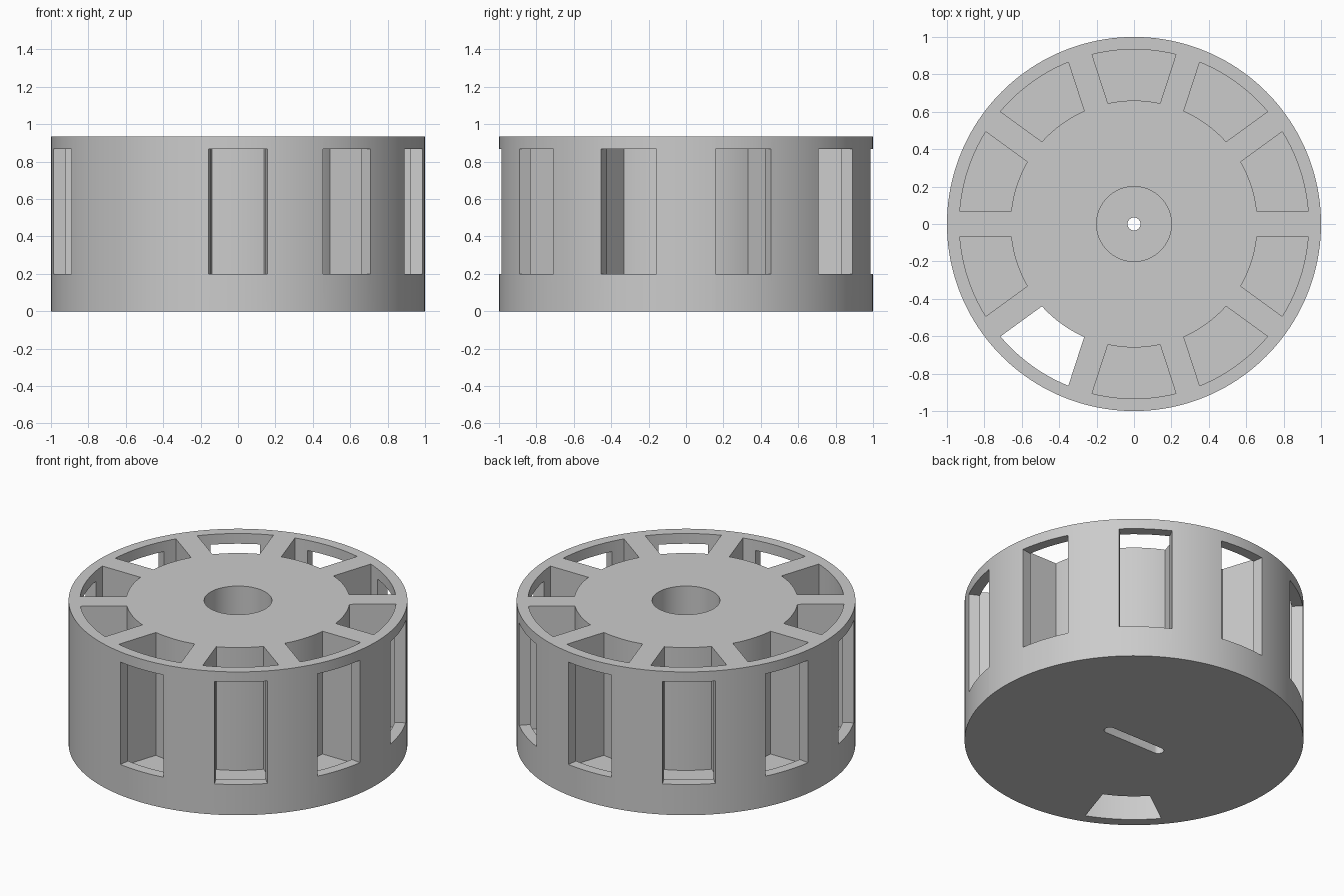
import bpy, bmesh
from math import sin, cos, asin, radians

cube = bpy.data.objects.get("Cube")
if cube:
    bpy.data.objects.remove(cube, do_unlink=True)

U = 1 / 15            # wall thickness, the base unit of the design
HEIGHT = 14 * U
POCKETS = 10
OPEN_POCKET = 234     # pocket that passes through the floor and has no window

grey = bpy.data.materials.new("plain grey")
grey.use_nodes = True
colour = (0.6, 0.6, 0.6, 1)
grey.diffuse_color = colour
grey.node_tree.nodes["Principled BSDF"].inputs["Base Color"].default_value = colour


def prism(bm, outline, z0, z1):
    """Extrude a flat outline from z0 up to z1."""
    face = bm.faces.new([bm.verts.new((x, y, z0)) for x, y in outline])
    top = bmesh.ops.extrude_face_region(bm, geom=[face])["geom"]
    moved = [v for v in top if isinstance(v, bmesh.types.BMVert)]
    bmesh.ops.translate(bm, verts=moved, vec=(0, 0, z1 - z0))


def arc(r, start, end, steps):
    return [(r * cos(start + (end - start) * i / steps),
             r * sin(start + (end - start) * i / steps)) for i in range(steps + 1)]


def sector(r0, r1, half0, half1, centre):
    """Ring sector with its own half angle at the inner and outer radius."""
    return (arc(r1, centre - half1, centre + half1, 16)
            + arc(r0, centre + half0, centre - half0, 16))


def disc(r, steps):
    return arc(r, 0, radians(360), steps)[:-1]


def make(name, prisms):
    bm = bmesh.new()
    for outline, z0, z1 in prisms:
        prism(bm, outline, z0, z1)
    bmesh.ops.recalc_face_normals(bm, faces=bm.faces)
    mesh = bpy.data.meshes.new(name)
    bm.to_mesh(mesh)
    bm.free()
    mesh.materials.append(grey)
    obj = bpy.data.objects.new(name, mesh)
    bpy.context.collection.objects.link(obj)
    return obj


# Solid drum
drum = make("carousel_drum", [(disc(1, 160), 0, HEIGHT)])

# Pockets between parallel-sided ribs, and windows through the outer wall
pockets, windows = [], []
inner, outer = 0.66, 14 * U
for i in range(POCKETS):
    degrees = 18 + 36 * i
    centre = radians(degrees)
    half0, half1 = (radians(18) - asin(U / r) for r in (inner, outer))
    is_open = degrees == OPEN_POCKET
    pockets.append((sector(inner, outer, half0, half1, centre),
                    -0.1 if is_open else 2 * U, 1.1))
    if not is_open:
        nine = radians(9)
        windows.append((sector(0.8, 1.1, nine, nine, centre), 3 * U, 13 * U))

# Centre bore, axle hole and the rounded slot under the floor
slot_r, slot_x = 0.034, 0.186
slot = ([(x + slot_x, y) for x, y in arc(slot_r, radians(-90), radians(90), 12)]
        + [(x - slot_x, y) for x, y in arc(slot_r, radians(90), radians(270), 12)])
cutters = [
    make("pocket_cutter", pockets),
    make("window_cutter", windows),
    make("bore_cutter", [(disc(3 * U, 64), 2 * U, 1.1)]),
    make("axle_hole_cutter", [(disc(0.0345, 32), -0.1, 0.5)]),
    make("slot_cutter", [(slot, -0.1, U)]),
]

bpy.context.view_layer.objects.active = drum
drum.select_set(True)
for cutter in cutters:
    cutter.hide_render = True
    mod = drum.modifiers.new(cutter.name, "BOOLEAN")
    mod.operation = "DIFFERENCE"
    mod.solver = "EXACT"
    mod.object = cutter
    bpy.ops.object.modifier_apply(modifier=mod.name)
    bpy.data.objects.remove(cutter, do_unlink=True)

bpy.ops.object.shade_smooth_by_angle(angle=radians(30))
